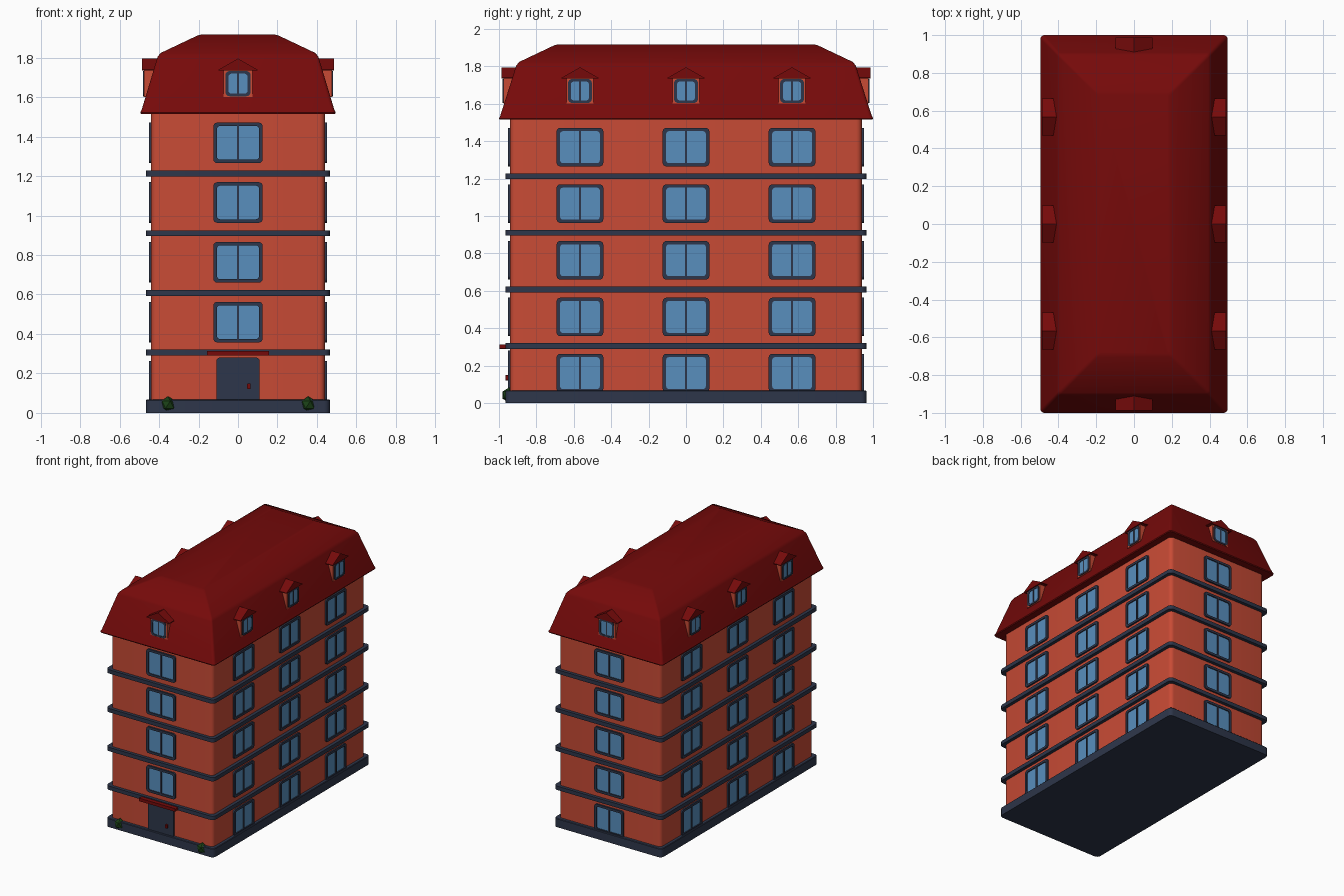
import bpy, bmesh, math
from mathutils import Matrix, Vector

if "Cube" in bpy.data.objects:
    bpy.data.objects.remove(bpy.data.objects["Cube"])


def material(name, rgb):
    m = bpy.data.materials.new(name)
    m.diffuse_color = (*rgb, 1)
    m.use_nodes = True
    m.node_tree.nodes["Principled BSDF"].inputs["Base Color"].default_value = m.diffuse_color
    return m


BRICK = material("brick_orange", (0.58, 0.07, 0.036))
TRIM = material("dark_slate", (0.027, 0.037, 0.069))
GLASS = material("window_blue", (0.098, 0.275, 0.515))
ROOF = material("roof_red", (0.18, 0.003, 0.003))
LEAF = material("leaf_green", (0.01, 0.05, 0.008))


def ring(hx, hy, z, r, seg=4):
    """Rounded rectangle outline."""
    pts = []
    for k, (sx, sy) in enumerate([(1, 1), (-1, 1), (-1, -1), (1, -1)]):
        for i in range(seg + 1):
            a = math.pi / 2 * (k + i / seg)
            pts.append((sx * (hx - r) + r * math.cos(a), sy * (hy - r) + r * math.sin(a), z))
    return pts


def mesh_from_loops(name, loops, mats, last_mat=0):
    """Skin a stack of closed outlines and cap both ends."""
    bm = bmesh.new()
    rows = [[bm.verts.new(p) for p in lp] for lp in loops]
    n = len(rows[0])
    for a, b in zip(rows, rows[1:]):
        for i in range(n):
            j = (i + 1) % n
            bm.faces.new((a[i], a[j], b[j], b[i]))
    bm.faces.new(rows[0][::-1])
    bm.faces.new(rows[-1]).material_index = last_mat
    bmesh.ops.recalc_face_normals(bm, faces=bm.faces)
    me = bpy.data.meshes.new(name)
    bm.to_mesh(me)
    bm.free()
    for m in mats:
        me.materials.append(m)
    return me


def place(name, me, matrix=Matrix(), smooth=None):
    ob = bpy.data.objects.new(name, me)
    ob.matrix_world = matrix
    bpy.context.collection.objects.link(ob)
    if smooth:
        bpy.ops.object.select_all(action='DESELECT')
        ob.select_set(True)
        bpy.context.view_layer.objects.active = ob
        bpy.ops.object.shade_smooth_by_angle(angle=math.radians(smooth))
    return ob


def loft(name, rings, mats, matrix=Matrix(), smooth=None, last_mat=0):
    return place(name, mesh_from_loops(name, [ring(*r) for r in rings], mats, last_mat), matrix, smooth)


def on_side(angle, u, dist, z):
    """Wall frame: local x along the wall, y up, z outward."""
    return (Matrix.Rotation(math.radians(angle), 4, 'Z') @ Matrix.Translation((u, -dist, z))
            @ Matrix.Rotation(math.pi / 2, 4, 'X'))


# Walls, plinth and storey bands
loft("walls", [(0.44, 0.94, 0.02, 0.03), (0.44, 0.94, 1.53, 0.03)], [BRICK], smooth=30)
loft("plinth", [(0.465, 0.965, 0, 0.03), (0.465, 0.965, 0.064, 0.03), (0.461, 0.961, 0.068, 0.026)],
     [TRIM], smooth=30)
for i, z in enumerate((0.305, 0.607, 0.91, 1.212)):
    loft(f"storey_band_{i + 1}", [(0.465, 0.965, z - 0.015, 0.03), (0.465, 0.965, z + 0.015, 0.03)],
         [TRIM], smooth=30)

# Mansard roof
loft("mansard_roof", [(0.492, 0.997, 1.515, 0.02), (0.495, 1.0, 1.522, 0.02), (0.488, 0.993, 1.536, 0.02),
                      (0.408, 0.908, 1.803, 0.015), (0.393, 0.893, 1.823, 0.015),
                      (0.205, 0.705, 1.912, 0.012), (0.185, 0.685, 1.917, 0.012)], [ROOF], smooth=35)

# Shared meshes: recessed windows with central bars
window = mesh_from_loops("window", [ring(*r) for r in [
    (0.125, 0.103, -0.01, 0.02), (0.125, 0.103, 0.012, 0.02),
    (0.106, 0.085, 0.012, 0.014), (0.106, 0.085, 0.004, 0.014)]], [TRIM, GLASS], 1)
window_bar = mesh_from_loops("window_bar", [ring(0.006, 0.088, z, 0.001, 1) for z in (0, 0.011)], [TRIM])
small_window = mesh_from_loops("dormer_window", [ring(*r) for r in [
    (0.064, 0.064, -0.01, 0.022), (0.064, 0.064, 0.006, 0.022),
    (0.049, 0.051, 0.006, 0.018), (0.049, 0.051, 0.002, 0.018)]], [TRIM, GLASS], 1)
small_bar = mesh_from_loops("dormer_window_bar", [ring(0.005, 0.053, z, 0.001, 1) for z in (0, 0.005)], [TRIM])

# Shared meshes: dormer body and gable
dormer_body = mesh_from_loops("dormer_body", [
    [(-0.073, 1.6, d), (0.073, 1.6, d), (0.073, 1.745, d), (-0.073, 1.745, d)] for d in (-0.1, 0)], [BRICK])
dormer_roof = mesh_from_loops("dormer_roof", [
    [(-0.098, 1.734, d), (0.098, 1.734, d), (0.098, 1.739, d), (0, 1.795, d), (-0.098, 1.739, d)]
    for d in (-0.13, 0.012)], [ROOF])

# Windows and dormers on all four sides
FLOORS = (0.16, 0.46, 0.763, 1.066, 1.368)
SIDES = {"front": (0, 0.94, (0,)), "right": (90, 0.44, (-0.567, 0, 0.567)),
         "back": (180, 0.94, (0,)), "left": (270, 0.44, (-0.567, 0, 0.567))}
for side, (angle, dist, columns) in SIDES.items():
    for c, u in enumerate(columns):
        for f, z in enumerate(FLOORS):
            if side == "front" and f == 0:
                continue
            m = on_side(angle, u, dist, z)
            place(f"{side}_window_{f + 1}_{c + 1}", window, m)
            place(f"{side}_window_bar_{f + 1}_{c + 1}", window_bar, m)
        base = on_side(angle, u, dist + 0.035, 0)
        place(f"{side}_dormer_body_{c + 1}", dormer_body, base)
        place(f"{side}_dormer_roof_{c + 1}", dormer_roof, base)
        m = on_side(angle, u, dist + 0.035, 1.668)
        place(f"{side}_dormer_window_{c + 1}", small_window, m)
        place(f"{side}_dormer_bar_{c + 1}", small_bar, m)

# Entrance: door, handle and canopy
loft("door", [(0.11, 0.12, -0.01, 0.018), (0.11, 0.12, 0.012, 0.018)], [TRIM], on_side(0, 0, 0.94, 0.16))
loft("door_handle", [(0.009, 0.014, 0, 0.004), (0.009, 0.014, 0.02, 0.004)], [ROOF],
     on_side(0, 0.055, 0.945, 0.135))
loft("door_canopy", [(0.157, 0.012, -0.01, 0.004), (0.157, 0.012, 0.057, 0.004)], [ROOF],
     on_side(0, 0, 0.94, 0.302))

# Bushes beside the entrance
bm = bmesh.new()
bmesh.ops.create_icosphere(bm, subdivisions=1, radius=0.042)
bush = bpy.data.meshes.new("bush")
bm.to_mesh(bush)
bm.free()
bush.materials.append(LEAF)
for name, x in (("left_bush", -0.355), ("right_bush", 0.355)):
    place(name, bush, Matrix.Translation((x, -0.945, 0.042)))
